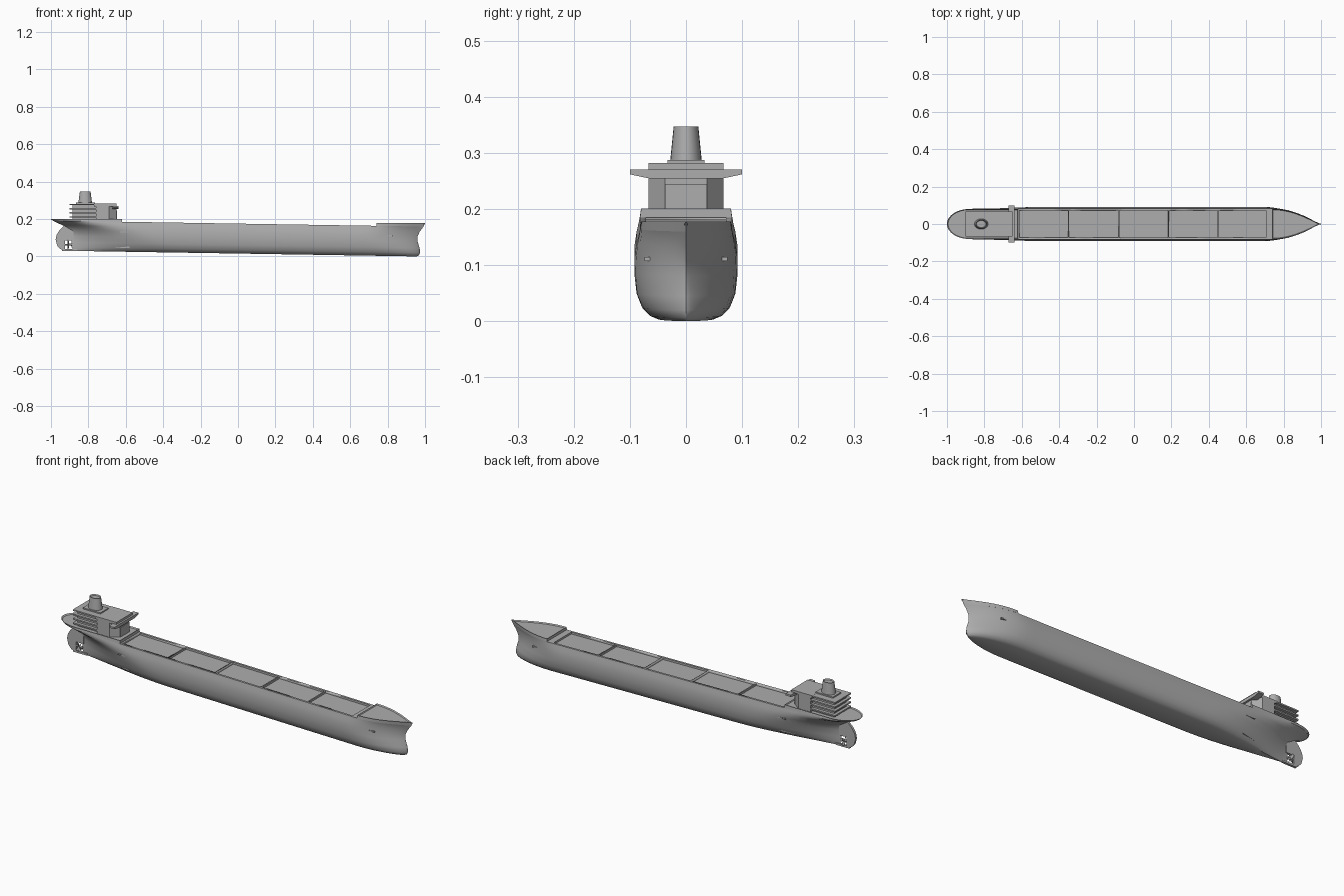
import bpy, bmesh, math
from mathutils import Matrix, Vector

cube = bpy.data.objects.get("Cube")
if cube:
    bpy.data.objects.remove(cube, do_unlink=True)

grey = bpy.data.materials.new("ship grey")
grey.use_nodes = True
COLOUR = (0.42, 0.42, 0.42, 1)
grey.diffuse_color = COLOUR
grey.node_tree.nodes["Principled BSDF"].inputs["Base Color"].default_value = COLOUR


def finish(name, bm, angle=35):
    """Turn a bmesh into a shaded object with the ship colour."""
    bmesh.ops.recalc_face_normals(bm, faces=bm.faces)
    mesh = bpy.data.meshes.new(name)
    bm.to_mesh(mesh)
    bm.free()
    obj = bpy.data.objects.new(name, mesh)
    bpy.context.collection.objects.link(obj)
    mesh.materials.append(grey)
    activate(obj)
    bpy.ops.object.shade_smooth_by_angle(angle=math.radians(angle))
    return obj


def activate(obj):
    bpy.ops.object.select_all(action='DESELECT')
    obj.select_set(True)
    bpy.context.view_layer.objects.active = obj


def box(name, x, y, z):
    """Box from three (low, high) ranges."""
    bm = bmesh.new()
    bmesh.ops.create_cube(bm, size=1)
    for v in bm.verts:
        v.co = [(a + b) / 2 + c * (b - a) for (a, b), c in zip((x, y, z), v.co)]
    return finish(name, bm)


def prism(name, points, direction):
    """Extrude a closed outline along a vector."""
    bm = bmesh.new()
    face = bm.faces.new([bm.verts.new(p) for p in points])
    ext = bmesh.ops.extrude_face_region(bm, geom=[face], use_keep_orig=True)
    moved = [g for g in ext["geom"] if isinstance(g, bmesh.types.BMVert)]
    bmesh.ops.translate(bm, verts=moved, vec=Vector(direction))
    return finish(name, bm)


# Waterlines: height, stern x, bow x, half beam, stern run, bow run, stern power, bow power
WATERLINES = [
    (0.000, -0.87, 0.955, 0.050, 0.55, 0.24, 1.3, 0.7),
    (0.006, -0.88, 0.967, 0.064, 0.55, 0.25, 1.3, 0.7),
    (0.020, -0.89, 0.974, 0.078, 0.55, 0.26, 1.3, 0.7),
    (0.045, -0.89, 0.971, 0.088, 0.50, 0.27, 1.3, 0.8),
    (0.080, -0.89, 0.960, 0.092, 0.45, 0.28, 1.2, 0.9),
    (0.110, -0.90, 0.961, 0.092, 0.38, 0.29, 1.0, 1.0),
    (0.135, -0.935, 0.973, 0.088, 0.30, 0.28, 0.8, 1.1),
    (0.150, -0.97, 0.985, 0.084, 0.20, 0.27, 0.6, 1.2),
    (0.160, -0.99, 0.992, 0.082, 0.14, 0.26, 0.5, 1.2),
]
RAIL = (None, -1.00, 1.000, 0.080, 0.12, 0.26, 0.5, 1.2)


def keel(x):
    return 0.0155 - 0.016 * x


def taper(distance, run, power):
    s = min(max(distance / run, 0), 1)
    return (1 - (1 - s) ** 2) ** power


def loft(lines, x_min=-2, x_max=2, stations=56, rail_z=0):
    """Skin the waterlines between two x limits; a line without height lies level at rail_z."""
    bm = bmesh.new()
    rings = []
    for i in range(stations + 1):
        t = (1 - math.cos(math.pi * i / stations)) / 2
        port, starboard = [], []
        for h, xs, xb, beam, run_s, run_b, ps, pb in lines:
            a, b = max(xs, x_min), min(xb, x_max)
            x = a + (b - a) * t
            y = beam * taper(x - xs, run_s, ps) * taper(xb - x, run_b, pb)
            z = rail_z if h is None else keel(x) + h
            port.append(bm.verts.new((x, y, z)))
            starboard.append(bm.verts.new((x, -y, z)))
        rings.append(port + starboard[::-1])
    n = len(rings[0])
    for r, q in zip(rings, rings[1:]):
        for j in range(n):
            k = (j + 1) % n
            bm.faces.new((r[j], r[k], q[k], q[j]))
    for r in (rings[0], rings[-1]):
        for j in range(n // 2 - 1):
            bm.faces.new((r[j], r[j + 1], r[n - 2 - j], r[n - 1 - j]))
    bmesh.ops.remove_doubles(bm, verts=bm.verts, dist=1e-5)
    bmesh.ops.recalc_face_normals(bm, faces=bm.faces)
    return bm


# Hull with five shallow hatch recesses
hull = finish("hull", loft(WATERLINES), 40)
edges = [-0.615, -0.35, -0.08, 0.185, 0.45, 0.71]
bm = bmesh.new()
for a, b in zip(edges, edges[1:]):
    mid = (a + b) / 2
    place = (Matrix.Translation((mid, 0, keel(mid) + 0.16))
             @ Matrix.Rotation(0.016, 4, 'Y')
             @ Matrix.Diagonal((b - a - 0.006, 0.142, 0.02, 1)))
    bmesh.ops.create_cube(bm, size=1, matrix=place)
cutter = finish("hatch_cutter", bm)
cutter.hide_render = True
cut = hull.modifiers.new("hatches", 'BOOLEAN')
cut.operation, cut.solver, cut.object = 'DIFFERENCE', 'EXACT', cutter
activate(hull)
bpy.ops.object.modifier_apply(modifier=cut.name)
bpy.data.objects.remove(cutter, do_unlink=True)

# Raised poop and forecastle with bulwarks
for name, limits, rail in (("poop", (-2, -0.62), 0.201), ("forecastle", (0.74, 2), 0.178)):
    bm = loft([WATERLINES[-1], RAIL], *limits, stations=32, rail_z=rail)
    top = [f for f in bm.faces if f.normal.z > 0.9]
    bmesh.ops.inset_region(bm, faces=top, thickness=0.004, depth=-0.006)
    finish(name, bm)

# Aft deckhouse with overhanging decks
box("aft_house", (-0.885, -0.75), (-0.05, 0.05), (0.188, 0.28))
for i in range(4):
    z = 0.207 + 0.0225 * i
    box(f"aft_deck_{i + 1}", (-0.90, -0.75), (-0.066, 0.066), (z, z + 0.007))

# Bridge house with a swept front, wings and roof
plan = [(-0.76, -0.067), (-0.69, -0.067), (-0.65, -0.037)]
plan += [(x, -y) for x, y in reversed(plan)]
prism("bridge_house", [(x, y, 0.188) for x, y in plan], (0, 0, 0.082))
box("bridge_front_panel", (-0.652, -0.647), (-0.037, 0.037), (0.195, 0.245))
wing = [(0.1, 0.271), (0.1, 0.262), (0.067, 0.255)]
wing += [(-y, z) for y, z in reversed(wing)]
prism("bridge_wings", [(-0.67, y, z) for y, z in wing], (0.03, 0, 0))
box("bridge_roof", (-0.77, -0.65), (-0.067, 0.067), (0.268, 0.282))

# Funnel with a hollow top
box("funnel_base", (-0.865, -0.765), (-0.033, 0.033), (0.278, 0.288))
bm = bmesh.new()
bmesh.ops.create_cone(bm, cap_ends=True, segments=24, radius1=0.028, radius2=0.022,
                      depth=0.06, matrix=Matrix.Translation((0, 0, 0.317)))
top = [f for f in bm.faces if f.normal.z > 0.9]
bmesh.ops.inset_region(bm, faces=top, thickness=0.003, depth=-0.006)
for v in bm.verts:
    v.co.x = v.co.x * 1.3 - 0.817
finish("funnel", bm)

# Rudder, sole piece and propeller
rudder = [(-0.93, 0.165), (-0.955, 0.14), (-0.97, 0.115), (-0.975, 0.09),
          (-0.967, 0.058), (-0.95, 0.04), (-0.925, 0.032), (-0.925, 0.085), (-0.88, 0.085),
          (-0.88, 0.15)]
prism("rudder", [(x, -0.006, z) for x, z in rudder], (0, 0.012, 0))
box("sole_piece", (-0.94, -0.86), (-0.006, 0.006), (0.03, 0.04))
bm = bmesh.new()
centre = Matrix.Translation((-0.908, 0, 0.063))
bmesh.ops.create_cone(bm, cap_ends=True, segments=16, radius1=0.006, radius2=0.004,
                      depth=0.04, matrix=centre @ Matrix.Rotation(-math.pi / 2, 4, 'Y'))
for i in range(4):
    blade = (centre @ Matrix.Rotation(i * math.pi / 2 + 0.6, 4, 'X')
             @ Matrix.Translation((0, 0, 0.014)) @ Matrix.Rotation(0.6, 4, 'Z')
             @ Matrix.Diagonal((0.003, 0.013, 0.022, 1)))
    bmesh.ops.create_cube(bm, size=1, matrix=blade)
finish("propeller", bm)

# Fittings on both sides
for side, s in (("left", 1), ("right", -1)):
    fin = [(-0.78, 0.018), (-0.58, 0.045), (-0.58, 0.064)]
    prism(f"{side}_stern_fin", [(x, s * y, 0.046) for x, y in fin], (0, 0, 0.006))
    box(f"{side}_anchor", (0.775, 0.83), sorted((s * 0.06, s * 0.074)), (0.108, 0.115))
    box(f"{side}_fender", (-0.63, -0.58), sorted((s * 0.075, s * 0.088)), (0.128, 0.134))
